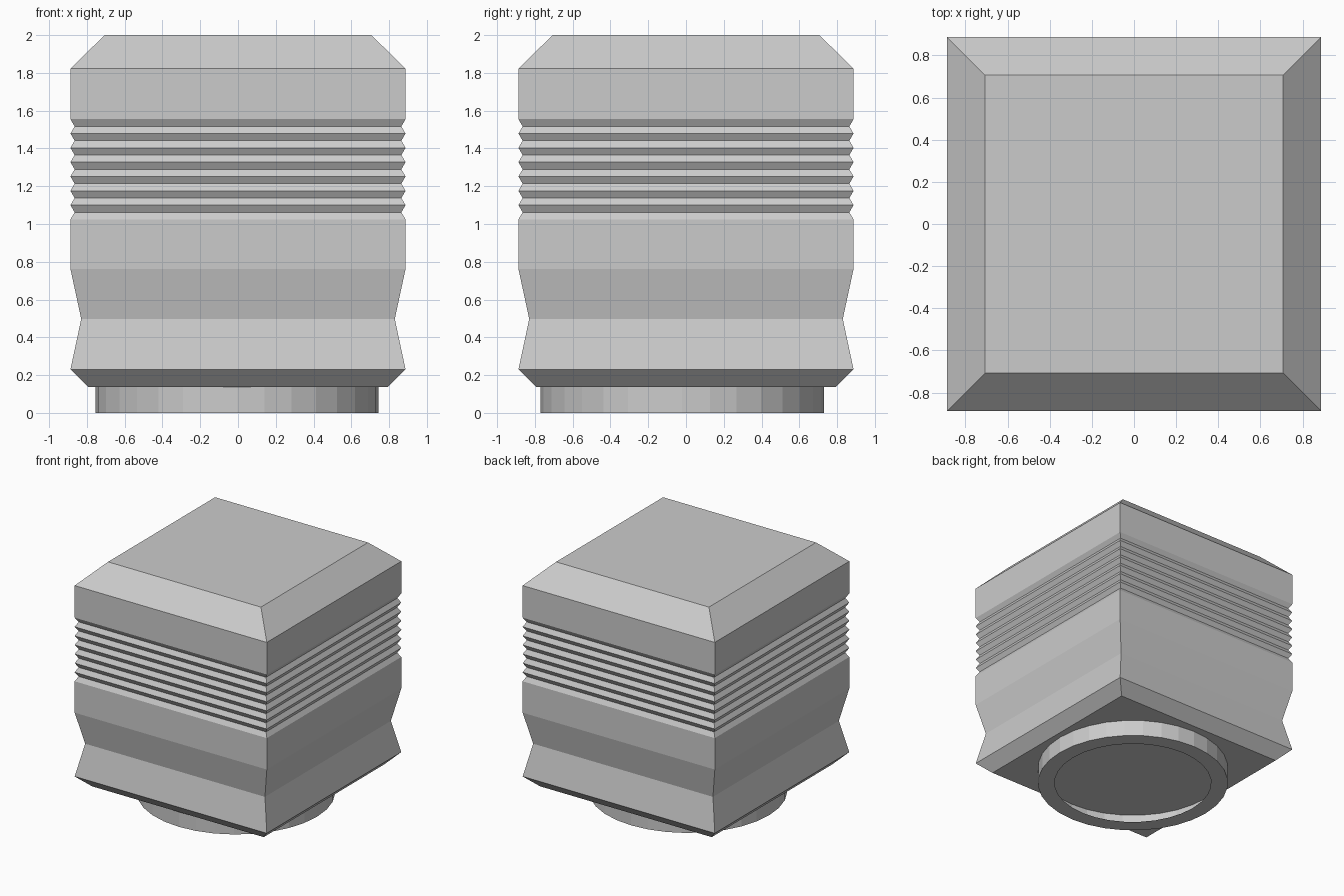
import bpy
import bmesh
import math

cube = bpy.data.objects.get("Cube")
if cube:
    bpy.data.objects.remove(cube, do_unlink=True)

# One plain grey for the whole model
grey = bpy.data.materials.new("plain_grey")
grey.use_nodes = True
colour = (0.6, 0.6, 0.6, 1.0)
grey.diffuse_color = colour
grey.node_tree.nodes["Principled BSDF"].inputs["Base Color"].default_value = colour


def stack(name, profile, sides, turn=0.0, centre=(0, 0), cap=True):
    """Join regular rings of (radius, height) into a flat-shaded shell."""
    bm = bmesh.new()
    rings = []
    for radius, z in profile:
        ring = []
        for i in range(sides):
            a = turn + math.tau * i / sides
            ring.append(bm.verts.new((centre[0] + radius * math.cos(a),
                                      centre[1] + radius * math.sin(a), z)))
        rings.append(ring)
    for low, high in zip(rings, rings[1:]):
        for i in range(sides):
            j = (i + 1) % sides
            bm.faces.new((low[i], low[j], high[j], high[i]))
    if cap:
        bm.faces.new(rings[0][::-1])
        bm.faces.new(rings[-1])
    mesh = bpy.data.meshes.new(name)
    bm.to_mesh(mesh)
    bm.free()
    mesh.materials.append(grey)
    obj = bpy.data.objects.new(name, mesh)
    bpy.context.collection.objects.link(obj)
    return obj


# Square body: half-widths up the side, with a waist and seven V grooves
WIDE, GROOVE = 0.887, 0.865
profile = [(0.793, 0.137), (WIDE, 0.23), (0.83, 0.497), (WIDE, 0.762)]
GROOVES, RIB_BASE, RIB_TOP = 7, 1.024, 1.555
pitch = (RIB_TOP - RIB_BASE) / GROOVES
for k in range(GROOVES):
    z = RIB_BASE + k * pitch
    profile += [(WIDE, z), (GROOVE, z + pitch / 2)]
profile += [(WIDE, RIB_TOP), (WIDE, 1.823), (0.706, 2.0)]
corners = [(half * math.sqrt(2), z) for half, z in profile]
stack("ribbed_body", corners, 4, turn=math.pi / 4)

# Round foot: a thin wall with an inward lip, hollow up to the body
foot = [(0.618, 0.0), (0.75, 0.0), (0.75, 0.137)]
stack("round_foot", foot, 32, centre=(-0.005, -0.02), cap=False)
